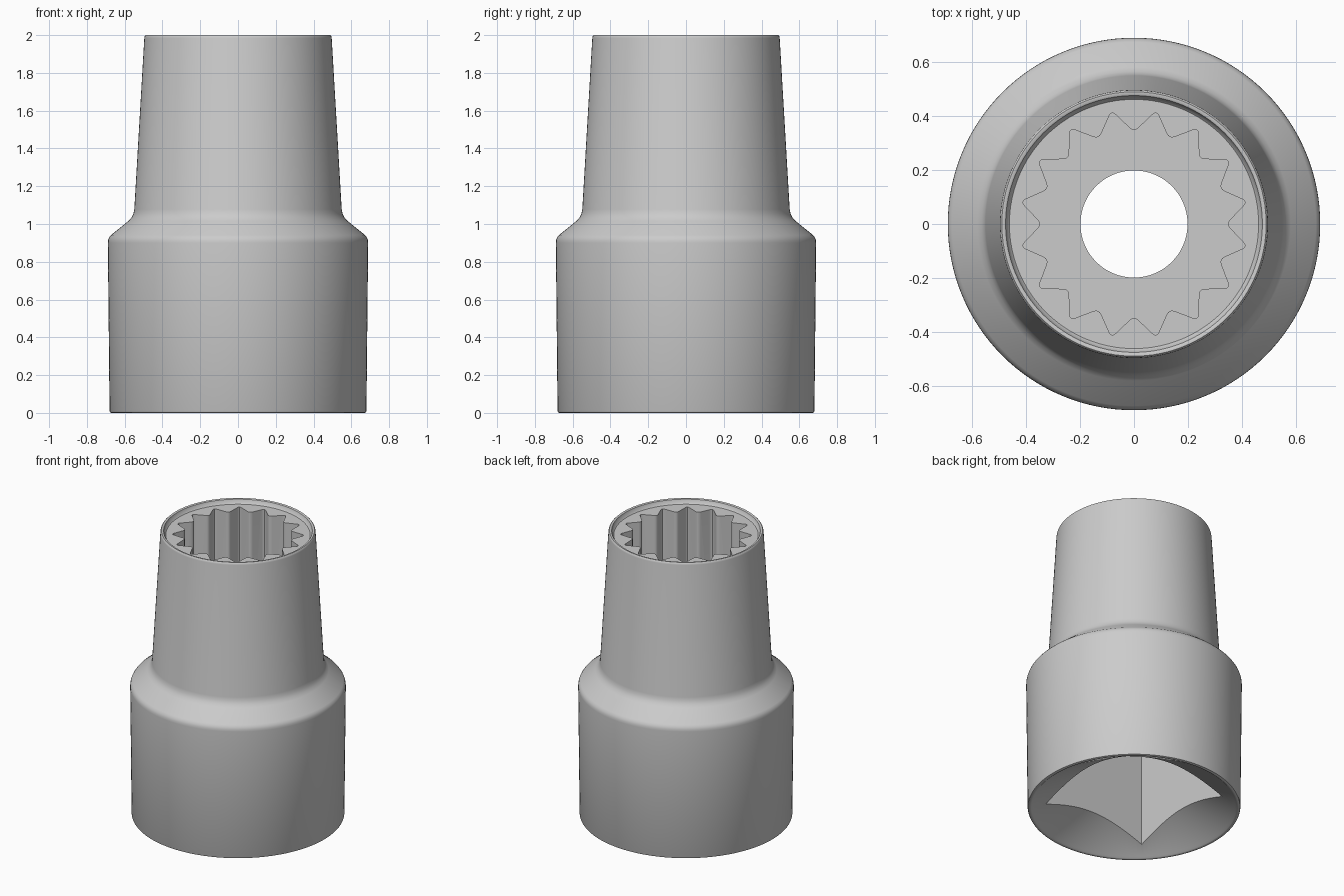
import bpy, bmesh
from math import sin, cos, pi
from mathutils import Vector

if "Cube" in bpy.data.objects:
    bpy.data.objects.remove(bpy.data.objects["Cube"])

SEGMENTS = 128


def make_object(name, bm):
    bmesh.ops.recalc_face_normals(bm, faces=bm.faces)
    mesh = bpy.data.meshes.new(name)
    bm.to_mesh(mesh)
    bm.free()
    obj = bpy.data.objects.new(name, mesh)
    bpy.context.collection.objects.link(obj)
    return obj


def revolve(name, profile):
    """Spin a closed (radius, height) profile into a ring-shaped solid."""
    bm = bmesh.new()
    rings = []
    for i in range(SEGMENTS):
        a = 2 * pi * i / SEGMENTS
        rings.append([bm.verts.new((r * cos(a), r * sin(a), z)) for r, z in profile])
    n = len(profile)
    for i in range(SEGMENTS):
        p, q = rings[i], rings[(i + 1) % SEGMENTS]
        for j in range(n):
            k = (j + 1) % n
            bm.faces.new((p[j], q[j], q[k], p[k]))
    return make_object(name, bm)


def prism(name, outline, z0, z1):
    """Extrude a closed xy outline between two heights."""
    bm = bmesh.new()
    low = [bm.verts.new((x, y, z0)) for x, y in outline]
    high = [bm.verts.new((x, y, z1)) for x, y in outline]
    bm.faces.new(low)
    bm.faces.new(high)
    n = len(outline)
    for i in range(n):
        j = (i + 1) % n
        bm.faces.new((low[i], low[j], high[j], high[i]))
    return make_object(name, bm)


def spline_outline(teeth, r_in, r_out, cut=0.2, steps=4):
    """Zigzag ring with rounded tips."""
    tips = []
    for i in range(2 * teeth):
        r, a = (r_out if i % 2 else r_in), pi * i / teeth
        tips.append(Vector((r * cos(a), r * sin(a))))
    points = []
    for i, tip in enumerate(tips):
        a = tip.lerp(tips[i - 1], cut)
        b = tip.lerp(tips[(i + 1) % len(tips)], cut)
        for s in range(steps + 1):
            t = s / steps
            points.append(a.lerp(tip, t).lerp(tip.lerp(b, t), t))
    return points


# Body: outer shell, top lip recess, through hole and lower countersink
body = revolve("socket_body", [
    (0.670, 0.0), (0.677, 0.003), (0.680, 0.010),
    (0.689, 0.900), (0.688, 0.914), (0.683, 0.928), (0.673, 0.941),
    (0.580, 1.016), (0.564, 1.034), (0.554, 1.054), (0.549, 1.078),
    (0.496, 1.985), (0.494, 1.995), (0.489, 2.0),
    (0.480, 2.0), (0.475, 1.997), (0.468, 1.975), (0.461, 1.968),
    (0.198, 1.968), (0.198, 0.245),
    (0.645, 0.012), (0.655, 0.003), (0.662, 0.0),
])

# Cutters: square drive below, sixteen-point spline above
h = 0.4
cutters = [
    prism("square_drive_cutter", [(-h, -h), (h, -h), (h, h), (-h, h)], -0.1, 0.85),
    prism("spline_cutter", spline_outline(16, 0.340, 0.428), 1.1, 2.1),
]
for cutter in cutters:
    mod = body.modifiers.new(cutter.name, 'BOOLEAN')
    mod.operation = 'DIFFERENCE'
    mod.solver = 'EXACT'
    mod.object = cutter
    cutter.hide_render = True

bpy.ops.object.select_all(action='DESELECT')
body.select_set(True)
bpy.context.view_layer.objects.active = body
for mod in list(body.modifiers):
    bpy.ops.object.modifier_apply(modifier=mod.name)
for cutter in cutters:
    bpy.data.objects.remove(cutter, do_unlink=True)

bpy.ops.object.shade_smooth_by_angle(angle=0.6)
